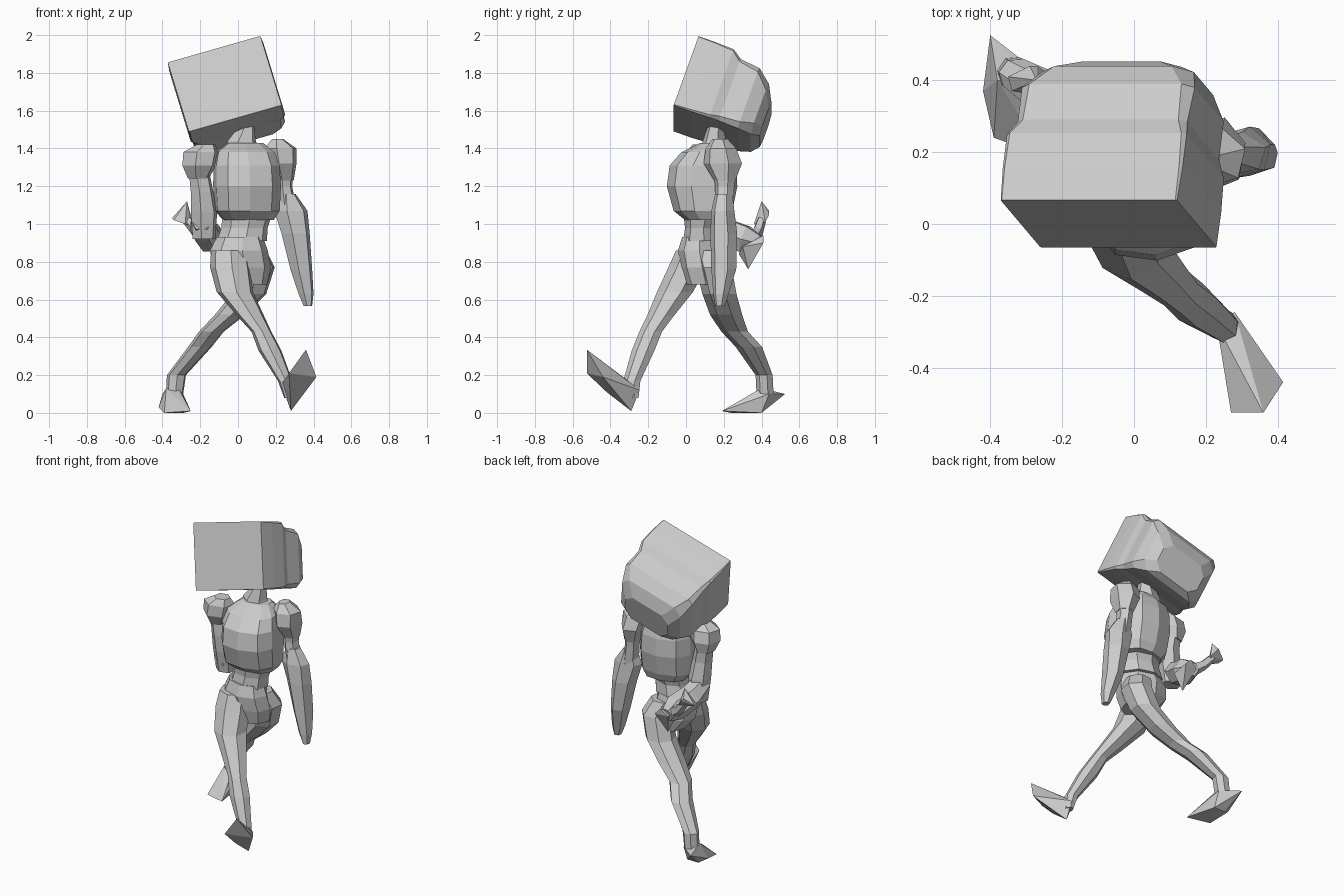
import bpy, bmesh, math
from mathutils import Vector

grey = bpy.data.materials.new("light grey")
grey.diffuse_color = (0.6, 0.6, 0.6, 1)


def finish(name, bm):
    bmesh.ops.recalc_face_normals(bm, faces=bm.faces)
    me = bpy.data.meshes.new(name)
    bm.to_mesh(me)
    bm.free()
    me.materials.append(grey)
    ob = bpy.data.objects.new(name, me)
    bpy.context.collection.objects.link(ob)
    return ob


def loft(name, rings):
    bm = bmesh.new()
    vs = [[bm.verts.new(p) for p in r] for r in rings]
    n = len(rings[0])
    for a, b in zip(vs, vs[1:]):
        for i in range(n):
            j = (i + 1) % n
            bm.faces.new((a[i], a[j], b[j], b[i]))
    bm.faces.new(vs[0])
    bm.faces.new(vs[-1])
    return finish(name, bm)


def stack(name, stations, n=7, power=1.0, turn=0.3, yaw=0.0):
    """Level rings: centre x, y, z and half sizes in x and y."""
    def s(v):
        return math.copysign(abs(v) ** power, v)
    rings = []
    cy, sy = math.cos(yaw), math.sin(yaw)
    for x, y, z, rx, ry in stations:
        ring = []
        for i in range(n):
            a = turn + math.tau * i / n
            u, v = 1.04 * rx * s(math.cos(a)), 1.04 * ry * s(math.sin(a))
            ring.append((x + u * cy - v * sy, y + u * sy + v * cy, z))
        rings.append(ring)
    return loft(name, rings)


def tube(name, pts, n=6):
    """Round rings square to a path: x, y, z, radius."""
    ps = [Vector(p[:3]) for p in pts]
    rings = []
    for i, p in enumerate(ps):
        t = ps[min(i + 1, len(ps) - 1)] - ps[max(i - 1, 0)]
        q = t.to_track_quat('Z', 'Y')
        rings.append([p + q @ Vector((pts[i][3] * math.cos(math.tau * k / n),
                                      pts[i][3] * math.sin(math.tau * k / n), 0)) for k in range(n)])
    return loft(name, rings)


def hull(name, pts):
    bm = bmesh.new()
    for p in pts:
        bm.verts.new(p)
    r = bmesh.ops.convex_hull(bm, input=bm.verts)
    bmesh.ops.delete(bm, geom=[v for v in r["geom_interior"] if isinstance(v, bmesh.types.BMVert)],
                     context='VERTS')
    return finish(name, bm)


# boxy tilted head: depth, half width, top, bottom, corner cut
C = Vector((-0.07, 0, 1.74))
R = Vector((0.49, 0, 0.14)).normalized()
U = Vector((-0.11, 0.13, 0.36)).normalized()
B = U.cross(R).normalized()
if B.y < 0:
    B = -B
rings = []
for d, w, t, b, c in [(0, .255, .205, -.2, .004), (.10, .26, .203, -.202, .008), (.20, .26, .198, -.2, .012),
                      (.25, .245, .165, -.195, .02), (.36, .25, .152, -.2, .03),
                      (.43, .22, .10, -.195, .05), (.472, .16, .02, -.17, .05)]:
    prof = [(-w + c, b), (w - c, b), (w, b + c), (w, t - c), (w - c, t), (-w + c, t), (-w, t - c), (-w, b + c)]
    rings.append([C + R * x + U * z + B * d for x, z in prof])
loft("box_head", rings)

# trunk
stack("neck", [(.03, .15, 1.36, .09, .08), (.02, .15, 1.44, .075, .06), (.05, .16, 1.53, .035, .04)], 6)
stack("chest", [(.055, .11, 1.02, .13, .11), (.05, .09, 1.07, .165, .15), (.048, .085, 1.2, .172, .18),
                (.045, .09, 1.31, .168, .17), (.04, .11, 1.38, .15, .13), (.04, .14, 1.43, .09, .06)],
      10, .78, .3, .12)
stack("waist", [(.05, .10, 1.06, .13, .11), (.035, .09, .98, .12, .09), (.02, .09, .91, .13, .10)], 8, yaw=-.2)
stack("pelvis", [(.01, .075, .93, .12, .09), (.005, .075, .86, .15, .11), (.02, .09, .77, .15, .11),
                 (.05, .10, .68, .10, .10)], 8, yaw=-.25)

# shoulders
stack("right_shoulder", [(.21, .18, 1.45, .03, .04), (.225, .185, 1.40, .085, .08), (.235, .195, 1.32, .075, .10),
                         (.245, .205, 1.23, .05, .055)], 6)
stack("left_shoulder", [(-.17, .08, 1.42, .05, .045), (-.195, .085, 1.38, .095, .08), (-.205, .09, 1.31, .09, .09),
                        (-.21, .1, 1.24, .055, .06)], 6)

# hanging arm
stack("right_upper_arm", [(.245, .205, 1.28, .05, .06), (.245, .205, 1.2, .042, .05), (.265, .2, 1.05, .05, .05)], 6)
stack("right_forearm", [(.265, .2, 1.16, .04, .045), (.28, .195, 1.07, .088, .06), (.305, .2, .95, .075, .07),
                        (.335, .2, .76, .058, .065), (.36, .185, .63, .04, .04), (.37, .18, .565, .022, .025)], 6)

# arm bent behind the back
stack("left_upper_arm", [(-.205, .1, 1.27, .055, .055), (-.19, .1, 1.17, .06, .055),
                         (-.18, .115, 1.06, .07, .06), (-.18, .13, .92, .06, .05)], 6)
tube("left_forearm", [(-.19, .1, 1.02, .06), (-.18, .2, .965, .075), (-.14, .31, .92, .08),
                      (-.13, .385, .90, .045)])
hull("left_elbow_point", [(-.1, .33, .76), (-.15, .4, .9), (-.06, .41, .9), (-.12, .28, .84),
                          (-.06, .3, .88), (-.16, .3, .9), (-.1, .41, .94)])
tube("left_wrist", [(-.13, .34, .90, .045), (-.22, .38, .96, .03), (-.27, .4, 1.02, .025)], 5)
hull("left_hand", [(-.25, .39, .99), (-.24, .42, 1.01), (-.28, .36, 1.0), (-.34, .37, 1.02),
                   (-.35, .41, 1.03), (-.29, .44, 1.07), (-.27, .4, 1.12), (-.27, .44, 1.05)])

# front leg and raised foot
stack("front_leg", [(-.045, .04, .86, .095, .09), (-.04, .01, .77, .105, .10), (-.015, -.055, .64, .095, .095),
                    (.07, -.135, .51, .07, .07), (.125, -.185, .43, .052, .06), (.17, -.225, .33, .06, .06),
                    (.25, -.285, .17, .038, .045), (.27, -.285, .08, .025, .035)])
hull("front_foot", [(.27, -.525, .21), (.36, -.525, .335), (.415, -.44, .19), (.28, -.29, .01),
                    (.23, -.28, .15), (.28, -.245, .12), (.265, -.36, .2), (.35, -.37, .105), (.275, -.42, .11)])

# rear leg and planted foot
stack("rear_leg", [(.07, .12, .86, .08, .08), (.105, .15, .77, .09, .095), (.06, .18, .63, .09, .09),
                   (-.04, .215, .52, .08, .085), (-.14, .26, .43, .065, .07), (-.2, .335, .35, .062, .07),
                   (-.325, .415, .2, .05, .045), (-.335, .42, .1, .045, .045)])
hull("rear_foot", [(-.4, .525, .1), (-.42, .37, .03), (-.39, .24, 0), (-.25, .19, .01), (-.29, .4, 0),
                   (-.29, .44, .1), (-.38, .4, .13), (-.31, .38, .12), (-.37, .4, 0)])
